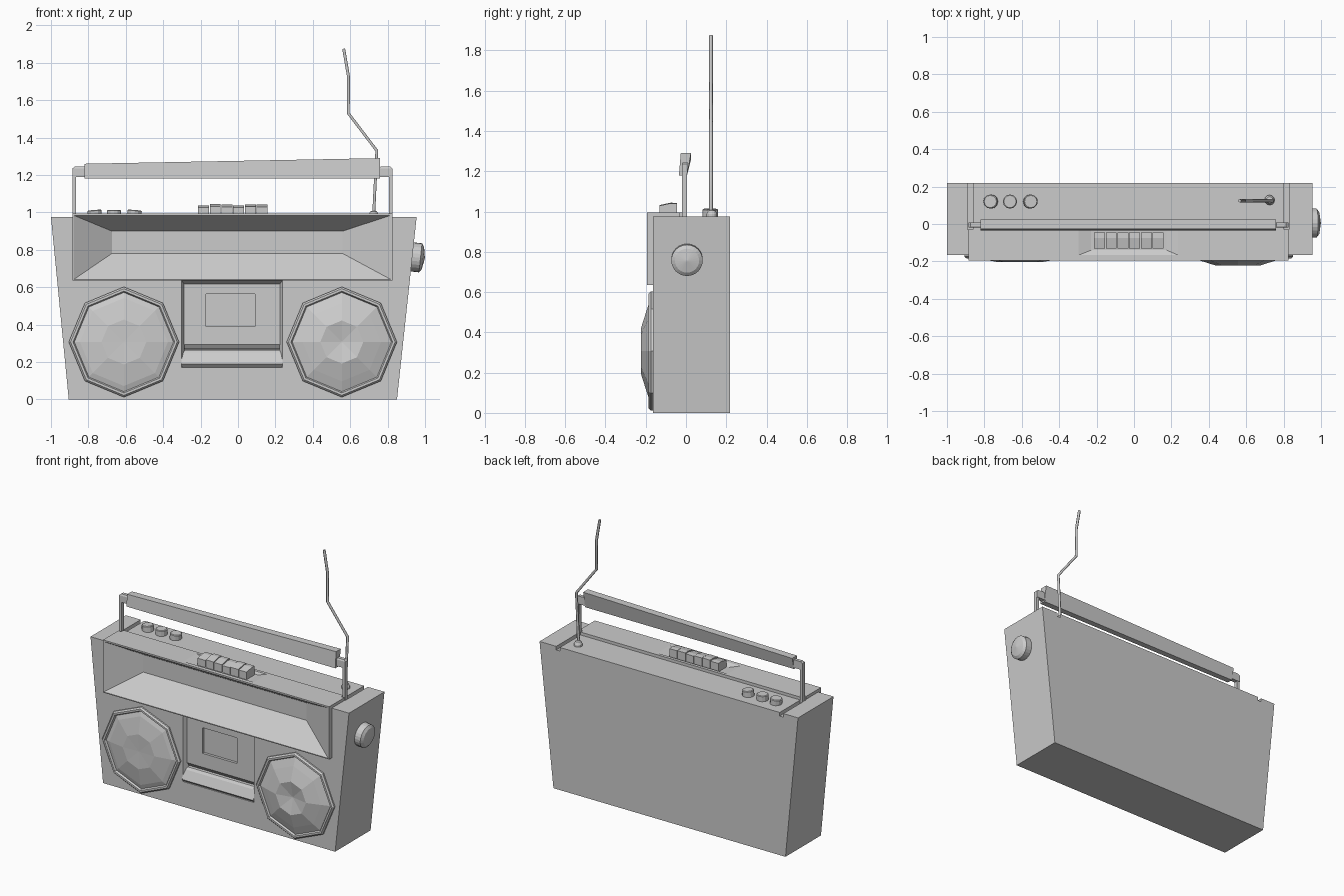
import bpy, bmesh, math
from mathutils import Vector, Matrix

if "Cube" in bpy.data.objects:
    bpy.data.objects.remove(bpy.data.objects["Cube"])


def loft(name, rings):
    """Closed flat-faced solid through equal-length rings of points."""
    bm = bmesh.new()
    loops = [[bm.verts.new(p) for p in r] for r in rings]
    n = len(loops[0])
    for a, b in zip(loops, loops[1:]):
        for i in range(n):
            bm.faces.new((a[i], a[(i + 1) % n], b[(i + 1) % n], b[i]))
    bm.faces.new(loops[0])
    bm.faces.new(loops[-1])
    bmesh.ops.recalc_face_normals(bm, faces=bm.faces)
    me = bpy.data.meshes.new(name)
    bm.to_mesh(me)
    bm.free()
    ob = bpy.data.objects.new(name, me)
    bpy.context.collection.objects.link(ob)
    return ob


def rect_y(x0, x1, z0, z1, y):
    return [(x0, y, z0), (x1, y, z0), (x1, y, z1), (x0, y, z1)]


def rect_z(x0, x1, y0, y1, z):
    return [(x0, y0, z), (x1, y0, z), (x1, y1, z), (x0, y1, z)]


def box(name, x0, x1, y0, y1, z0, z1):
    return loft(name, [rect_z(x0, x1, y0, y1, z0), rect_z(x0, x1, y0, y1, z1)])


def prism_x(name, profile, x0, x1):
    return loft(name, [[(x, y, z) for y, z in profile] for x in (x0, x1)])


def turned(name, profile, sides, origin, axis, spin=0.0):
    """Turned part: profile of (radius, height) along an axis."""
    m = Matrix.Translation(origin) @ Vector(axis).to_track_quat('Z', 'Y').to_matrix().to_4x4()
    rings = []
    for r, h in profile:
        ring = []
        for i in range(sides):
            a = spin + 2 * math.pi * i / sides
            ring.append(m @ Vector((r * math.cos(a), r * math.sin(a), h)))
        rings.append(ring)
    return loft(name, rings)


def cut(target, cutters):
    bpy.context.view_layer.objects.active = target
    for c in cutters:
        mod = target.modifiers.new("cut", 'BOOLEAN')
        mod.operation, mod.solver, mod.object = 'DIFFERENCE', 'EXACT', c
        c.hide_render = True
        bpy.ops.object.modifier_apply(modifier=mod.name)


# tapered case and raised front panel
case = loft("case", [rect_z(-0.905, 0.85, -0.165, 0.218, 0),
                     rect_z(-1.0, 0.955, -0.165, 0.218, 0.975)])
panel = box("upper_panel", -0.885, 0.825, -0.194, -0.005, 0.635, 0.995)

# recesses: sloped front hollow, button tray, tape bay, handle slots
hollow = loft("hollow_cutter", [rect_y(-0.88, 0.82, 0.64, 0.985, -0.195),
                                rect_y(-0.675, 0.56, 0.78, 0.9, -0.06)])
tray = loft("tray_cutter", [rect_z(-0.30, 0.24, -0.168, -0.025, 0.996),
                            rect_z(-0.23, 0.175, -0.14, -0.035, 0.978)])
bay = loft("bay_cutter", [rect_y(-0.305, 0.24, 0.172, 0.638, -0.17),
                          rect_y(-0.285, 0.222, 0.172, 0.615, -0.135),
                          rect_y(-0.285, 0.222, 0.172, 0.615, -0.10)])
slots = [box("slot_cutter", x - 0.014, x + 0.014, -0.03, 0.3, 0.95, 1.1)
         for x in (-0.875, 0.815)]
cut(case, [hollow, bay] + slots)
cut(panel, [hollow, tray] + slots)

# tape door with window, and sloping lip below it
door = prism_x("tape_door", [(-0.095, 0.62), (-0.14, 0.62), (-0.14, 0.295),
                             (-0.122, 0.27), (-0.095, 0.27)], -0.29, 0.227)
window = box("window_cutter", -0.17, 0.09, -0.2, -0.122, 0.39, 0.565)
cut(door, [window])
prism_x("tape_lip", [(-0.095, 0.268), (-0.135, 0.265), (-0.148, 0.25),
                     (-0.175, 0.19), (-0.155, 0.17), (-0.095, 0.17)], -0.303, 0.238)

for c in [hollow, tray, bay, window] + slots:
    bpy.data.objects.remove(c)

# octagonal speakers: (radius, distance out of the case front)
rim = [(0.295, -0.01), (0.295, 0.01), (0.285, 0.02), (0.272, 0.02), (0.265, 0.008)]
for name, x, cone in (
        ("left_speaker", -0.61, [(0.235, 0.018), (0.12, 0.038), (0.004, 0.034)]),
        ("right_speaker", 0.555, [(0.21, 0.028), (0.115, 0.058), (0.004, 0.036)])):
    turned(name, rim + cone, 8, (x, -0.165, 0.307), (0, -1, 0), math.pi / 2)

# side tuning knob, square to the sloping side
turned("tuning_knob", [(0.078, -0.01), (0.078, 0.045), (0.06, 0.058), (0.004, 0.068)],
       24, (0.931, 0.005, 0.762), (0.994, 0, -0.107))

# three small top knobs
for i, x in enumerate((-0.765, -0.663, -0.555)):
    turned(f"top_knob_{i + 1}", [(0.038, -0.01), (0.038, 0.034), (0.033, 0.038)],
           12, (x, 0.12, 0.975), (0.08 * (i - 1), 0, 1))

# six piano-key buttons
for i in range(6):
    x, dz = -0.215 + i * 0.0625, (0, 0.006, 0.004, 0, 0.005, 0.003)[i]
    prism_x(f"button_{i + 1}", [(-0.045, 0.97), (-0.045, 1.036 + dz), (-0.075, 1.038 + dz),
                                (-0.132, 1.026 + dz), (-0.132, 0.97)], x + 0.002, x + 0.06)

# carrying handle: posts, elbows and a slightly wedge-shaped grip
for name, x0, x1, e0, e1 in (("left", -0.885, -0.866, -0.885, -0.81),
                             ("right", 0.806, 0.825, 0.75, 0.825)):
    box(name + "_handle_post", x0, x1, -0.02, 0.005, 0.95, 1.2)
    s = 0.012
    loft(name + "_handle_elbow", [rect_z(e0, e1, -0.02, 0.008, 1.19),
                                  rect_z(e0, e1, -0.02, 0.008, 1.235),
                                  rect_z(e0 + s, e1 - s, -0.015, 0.008, 1.245)])
loft("handle_grip", [[(x, -0.035, 1.18), (x, 0.005, 1.18), (x, 0.025, top), (x, -0.026, top)]
                     for x, top in ((-0.82, 1.26), (0.76, 1.29))])

# bent aerial on a round base
turned("aerial_base", [(0.027, -0.01), (0.027, 0.012), (0.018, 0.03), (0.005, 0.034)],
       12, (0.725, 0.128, 0.975), (0, 0, 1))
curve = bpy.data.curves.new("aerial", 'CURVE')
curve.dimensions = '3D'
curve.bevel_depth = 0.009
curve.bevel_resolution = 1
curve.use_fill_caps = True
path = [(0.725, 0.98), (0.742, 1.33), (0.59, 1.53), (0.59, 1.73), (0.565, 1.875)]
spline = curve.splines.new('POLY')
spline.points.add(len(path) - 1)
for p, (x, z) in zip(spline.points, path):
    p.co = (x, 0.124, z, 1)
bpy.context.collection.objects.link(bpy.data.objects.new("aerial", curve))
